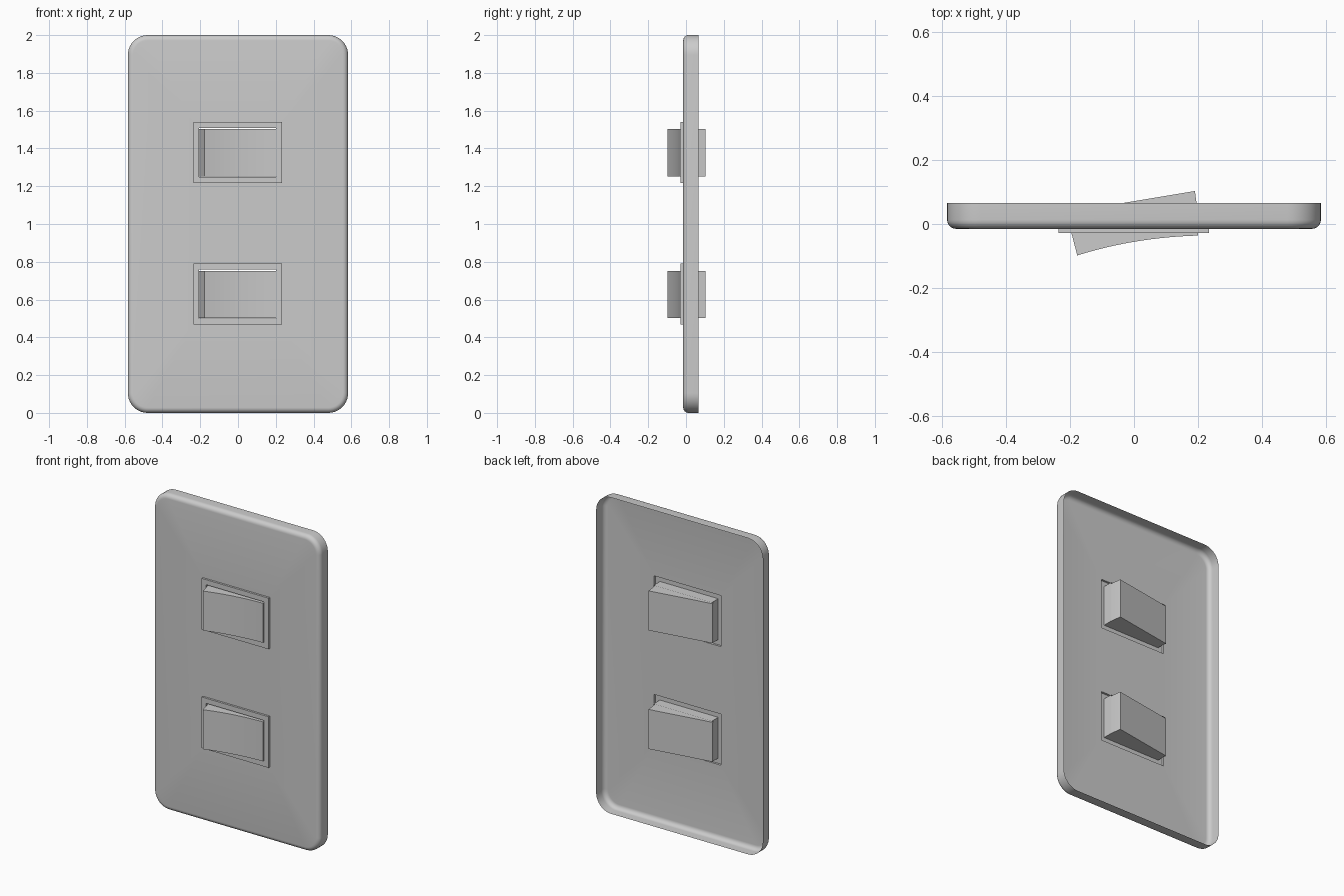
import bpy, bmesh, math
from mathutils import Vector

if "Cube" in bpy.data.objects:
    bpy.data.objects.remove(bpy.data.objects["Cube"])

grey = bpy.data.materials.new("light grey plastic")
grey.diffuse_color = (0.6, 0.6, 0.6, 1)
grey.use_nodes = True
grey.node_tree.nodes["Principled BSDF"].inputs["Base Color"].default_value = grey.diffuse_color

SWITCHES = (0.628, 1.378)   # centre heights of the two switches


def finish(bm, name, angle=None):
    mesh = bpy.data.meshes.new(name)
    bm.to_mesh(mesh)
    bm.free()
    ob = bpy.data.objects.new(name, mesh)
    bpy.context.collection.objects.link(ob)
    mesh.materials.append(grey)
    if angle:
        bpy.ops.object.select_all(action='DESELECT')
        ob.select_set(True)
        bpy.context.view_layer.objects.active = ob
        bpy.ops.object.shade_smooth_by_angle(angle=math.radians(angle))
    return ob


def rounded_loop(bm, inset, y, steps=10):
    """Rounded rectangle ring of the plate, shrunk by inset."""
    r, verts = 0.105, []
    for k, (sx, sz) in enumerate(((1, 1), (-1, 1), (-1, -1), (1, -1))):
        for i in range(steps + 1):
            a = math.pi / 2 * (k + i / steps)
            verts.append(bm.verts.new((sx * (0.583 - r) + (r - inset) * math.cos(a), y,
                                       1 + sz * (1 - r) + (r - inset) * math.sin(a))))
    return verts


def rect_loop(bm, x0, x1, z0, z1, y):
    return [bm.verts.new((x, y, z)) for x, z in ((x0, z0), (x1, z0), (x1, z1), (x0, z1))]


def bridge(bm, a, b):
    n = len(a)
    return [bm.faces.new((a[i], a[(i + 1) % n], b[(i + 1) % n], b[i])) for i in range(n)]


def ring_edges(bm, loop):
    out = []
    for i, v in enumerate(loop):
        w = loop[(i + 1) % len(loop)]
        out.append(bm.edges.get((v, w)) or bm.edges.new((v, w)))
    return out


# Wall plate: thin shell open at the back, rounded front rim, raised frames
bm = bmesh.new()
R = 0.028
profile = [(0, 0.065)] + [(R * (1 - math.cos(a)), -0.015 + R * (1 - math.sin(a)))
                          for a in (math.pi / 2 * i / 6 for i in range(7))]
loops = [rounded_loop(bm, i, y) for i, y in profile]
for a, b in zip(loops, loops[1:]):
    bridge(bm, a, b)
edges = ring_edges(bm, loops[-1])
for zc in SWITCHES:
    outer = rect_loop(bm, -0.235, 0.234, zc - 0.161, zc + 0.162, -0.015)
    lip = rect_loop(bm, -0.235, 0.234, zc - 0.161, zc + 0.162, -0.028)
    inner = rect_loop(bm, -0.206, 0.202, zc - 0.128, zc + 0.130, -0.028)
    back = rect_loop(bm, -0.206, 0.202, zc - 0.128, zc + 0.130, 0.036)
    for a, b in ((outer, lip), (lip, inner), (inner, back)):
        bridge(bm, a, b)
    edges += ring_edges(bm, outer)
bmesh.ops.triangle_fill(bm, edges=edges, use_beauty=True, normal=Vector((0, -1, 0)))
bmesh.ops.recalc_face_normals(bm, faces=bm.faces)
front = max(bm.faces, key=lambda f: f.calc_area())
if front.normal.y > 0:
    bmesh.ops.reverse_faces(bm, faces=bm.faces)
finish(bm, "wall_plate", 35)

# Rockers: tilted blocks with a concave front
p0, p1, p2 = Vector((-0.177, -0.098)), Vector((0.0, -0.042)), Vector((0.200, -0.036))
curve = [p0 * (1 - t) ** 2 + p1 * 2 * t * (1 - t) + p2 * t * t for t in (i / 10 for i in range(11))]
outline = [tuple(p) for p in curve] + [(0.199, 0.036), (0.190, 0.103), (-0.212, 0.036)]
for name, zc in zip(("lower_rocker", "upper_rocker"), SWITCHES):
    bm = bmesh.new()
    low, high = ([bm.verts.new((x, y, zc + dz)) for x, y in outline] for dz in (-0.126, 0.124))
    bridge(bm, low, high)
    bm.faces.new(low)
    bm.faces.new(high)
    bmesh.ops.recalc_face_normals(bm, faces=bm.faces)
    finish(bm, name, 20)
